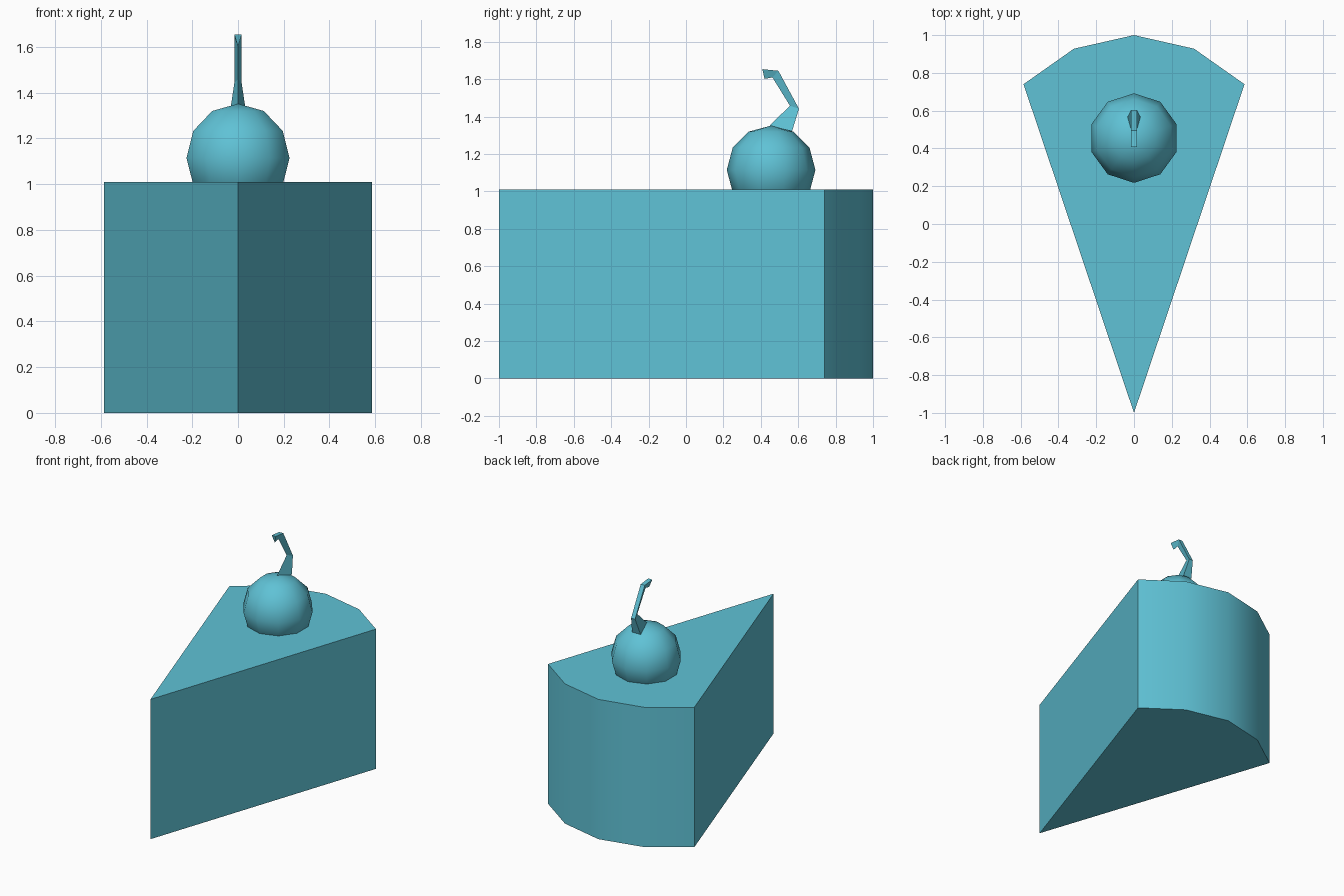
import bpy, bmesh, math
from mathutils import Matrix

if "Cube" in bpy.data.objects:
    bpy.data.objects.remove(bpy.data.objects["Cube"], do_unlink=True)

# One flat colour for the whole model
teal = bpy.data.materials.new("teal")
teal.use_nodes = True
COLOUR = (0.115, 0.54, 0.67, 1)
teal.diffuse_color = COLOUR
teal.node_tree.nodes["Principled BSDF"].inputs["Base Color"].default_value = COLOUR


def finish(name, bm, smooth_angle=None):
    """Turn a bmesh into a named object, optionally smooth below an angle."""
    bmesh.ops.recalc_face_normals(bm, faces=bm.faces)
    mesh = bpy.data.meshes.new(name)
    bm.to_mesh(mesh)
    bm.free()
    mesh.materials.append(teal)
    obj = bpy.data.objects.new(name, mesh)
    bpy.context.collection.objects.link(obj)
    if smooth_angle:
        bpy.ops.object.select_all(action='DESELECT')
        obj.select_set(True)
        bpy.context.view_layer.objects.active = obj
        bpy.ops.object.shade_smooth_by_angle(angle=math.radians(smooth_angle))
    return obj


def loft(sections):
    """Skin closed cross-sections of equal size and cap both ends."""
    bm = bmesh.new()
    rings = [[bm.verts.new(p) for p in s] for s in sections]
    for a, b in zip(rings, rings[1:]):
        for i in range(len(a)):
            j = (i + 1) % len(a)
            bm.faces.new((a[i], a[j], b[j], b[i]))
    bm.faces.new(rings[0])
    bm.faces.new(rings[-1])
    return bm


# Cake slice: pointed at the front, rounded at the back
half = [(0.585, 0.74), (0.318, 0.928)]
outline = [(0, -1)] + half + [(0, 1)] + [(-x, y) for x, y in reversed(half)]
finish("cake_slice", loft([[(x, y, z) for x, y in outline] for z in (0, 1.01)]), 40)

# Cherry: low-poly ball sunk slightly into the cake
bm = bmesh.new()
bmesh.ops.create_uvsphere(bm, u_segments=10, v_segments=6, radius=0.237,
                          matrix=Matrix.Translation((0, 0.455, 1.115)))
finish("cherry", bm, 60)

# Stem: bent triangular rod, as (inner y, z), (outer y, z), half width
stem = [((0.446, 1.352), (0.567, 1.322), 0.034),
        ((0.556, 1.458), (0.604, 1.442), 0.016),
        ((0.462, 1.61), (0.494, 1.645), 0.016),
        ((0.42, 1.602), (0.408, 1.654), 0.016)]
finish("cherry_stem", loft([[(0, *inner), (w, *outer), (-w, *outer)]
                            for inner, outer, w in stem]))
